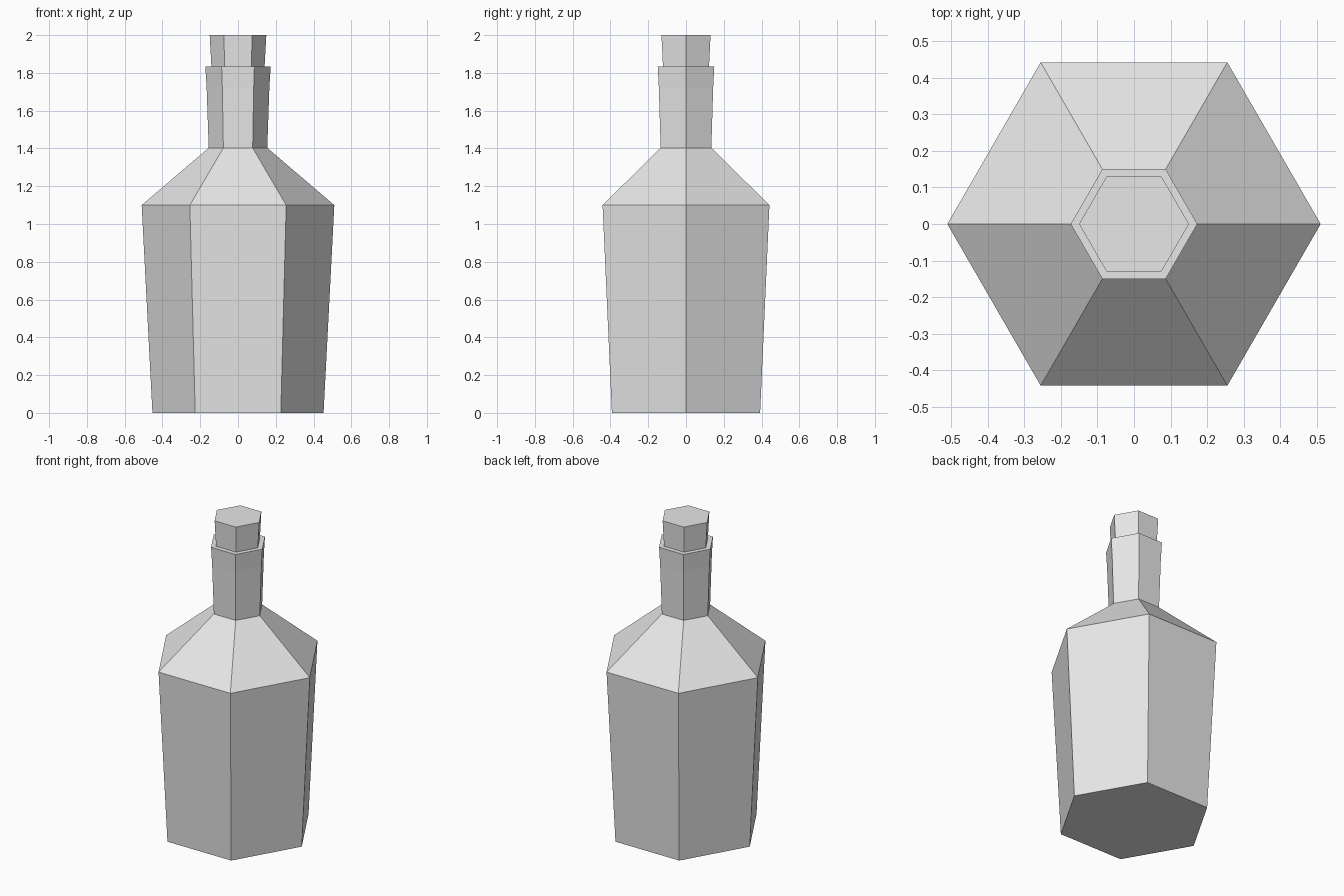
import bpy
import bmesh
from math import cos, sin, pi

cube = bpy.data.objects.get("Cube")
if cube:
    bpy.data.objects.remove(cube, do_unlink=True)

SIDES = 6

# Plain grey material
grey = bpy.data.materials.new("plain grey")
grey.use_nodes = True
colour = (0.8, 0.8, 0.8, 1)
grey.diffuse_color = colour
grey.node_tree.nodes["Principled BSDF"].inputs["Base Color"].default_value = colour


def lathe(name, profile):
    """Sweep (radius, height) points into a capped hexagonal solid."""
    bm = bmesh.new()
    rings = [[bm.verts.new((r * cos(2 * pi * i / SIDES), r * sin(2 * pi * i / SIDES), z))
              for i in range(SIDES)] for r, z in profile]
    for low, high in zip(rings, rings[1:]):
        for i in range(SIDES):
            j = (i + 1) % SIDES
            bm.faces.new((low[i], low[j], high[j], high[i]))
    bm.faces.new(rings[0][::-1])
    bm.faces.new(rings[-1])
    mesh = bpy.data.meshes.new(name)
    bm.to_mesh(mesh)
    bm.free()
    mesh.materials.append(grey)
    obj = bpy.data.objects.new(name, mesh)
    bpy.context.collection.objects.link(obj)
    return obj


# Bottle: flared body, sloping shoulder, slightly flared neck
lathe("bottle", [(0.453, 0), (0.51, 1.1), (0.155, 1.403), (0.166, 1.72), (0.173, 1.835)])

# Stopper, seated just inside the neck
lathe("stopper", [(0.14, 1.82), (0.15, 2.0)])
